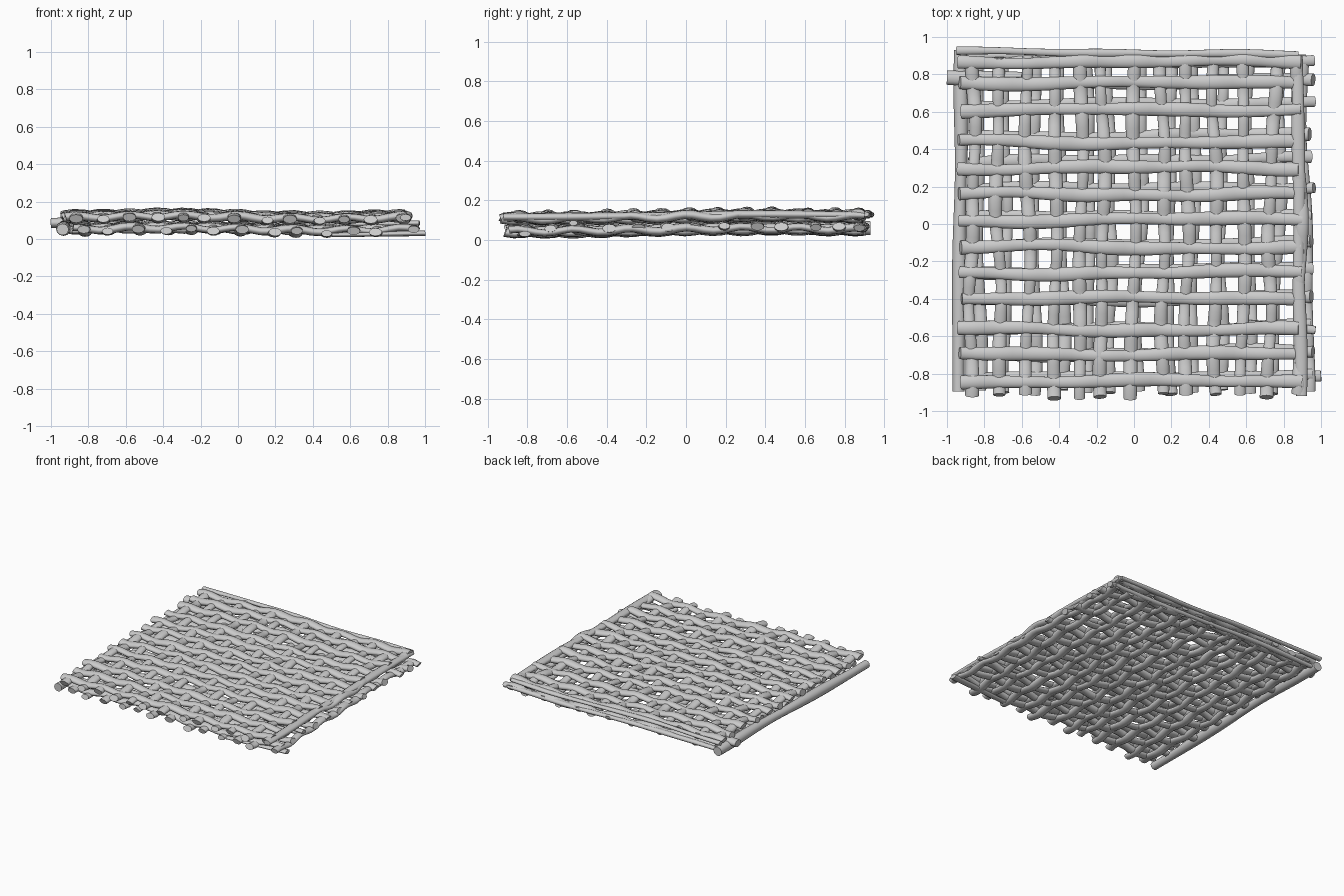
import bpy, math, random

if "Cube" in bpy.data.objects:
    bpy.data.objects.remove(bpy.data.objects["Cube"])
random.seed(7)


def warp(x, y):
    # gentle sag of the whole mat
    return 0.006 * math.sin(4.2 * x + 3.0) + 0.007 * math.sin(2.6 * y + 0.5) - 0.003 * x


def stick(name, axis, pos, pos_end, a, b, z, radius, phase, amp, pitch, flat=0.62, jitter=0.011):
    # one wavy, flattened stick running along x or y
    curve = bpy.data.curves.new(name, 'CURVE')
    curve.dimensions = '3D'
    curve.bevel_depth = radius
    curve.bevel_resolution = 4
    curve.use_fill_caps = True
    n = 40
    sp = curve.splines.new('POLY')
    sp.points.add(n)
    sp.use_smooth = True
    p1, p2, p3 = (random.uniform(0, 6.28) for _ in range(3))
    f1, f2 = random.uniform(2.5, 5), random.uniform(6, 10)
    for i in range(n + 1):
        t = i / n
        u = a + (b - a) * t
        side = pos + (pos_end - pos) * t
        side += jitter * (math.sin(f1 * u + p1) + 0.55 * math.sin(f2 * u + p2))
        x, y = (u, side) if axis == 'x' else (side, u)
        h = z + warp(x, y) + amp * math.cos(math.pi * u / pitch + phase)
        sp.points[i].co = (x, y, h / flat, 1)
        sp.points[i].radius = 1 + 0.12 * math.sin(f2 * 0.8 * u + p3)
    ob = bpy.data.objects.new(name, curve)
    ob.scale = (1, 1, flat)
    bpy.context.collection.objects.link(ob)
    return ob


def r(s):
    return random.uniform(-s, s)


# upper mat: crosswise sticks
rows = [0.87, 0.76, 0.61, 0.44, 0.30, 0.16, 0.02, -0.12, -0.26, -0.40, -0.56, -0.69, -0.84]
for i, y in enumerate(rows):
    stick(f"upper_cross_stick_{i}", 'x', y, y + r(.01), -0.93 + r(.01), 0.89 + r(.01),
          0.123, 0.034, math.pi * i, 0.009, 0.145, jitter=0.008)

# upper mat: lengthwise sticks
cols_front = [-0.87, -0.72, -0.57, -0.42, -0.28, -0.17, -0.02, 0.16, 0.28, 0.44, 0.58, 0.71, 0.89]
cols_back = [-0.86, -0.73, -0.57, -0.43, -0.29, -0.17, 0.01, 0.15, 0.28, 0.43, 0.58, 0.75, 0.87]
for i, (x0, x1) in enumerate(zip(cols_front, cols_back)):
    stick(f"upper_long_stick_{i}", 'y', x0, x1, -0.92 + r(.015), 0.89 + r(.01),
          0.115, 0.033, math.pi * i, 0.010, 0.142)

# lower mat: crosswise sticks, ends sticking out on the right
low_rows = [0.88, 0.77, 0.65, 0.48, 0.35, 0.20, 0.05, -0.10, -0.24, -0.39, -0.55, -0.68, -0.81]
for i, y in enumerate(low_rows):
    stick(f"lower_cross_stick_{i}", 'x', y - .02, y, -0.89 + r(.02), 0.95 + r(.015),
          0.060, 0.032, math.pi * i, 0.010, 0.145, jitter=0.008)

# lower mat: lengthwise sticks
for i, (x0, x1) in enumerate(zip(cols_front, cols_back)):
    stick(f"lower_long_stick_{i}", 'y', x0 + .035, x1 + .035, -0.90 + r(.015), 0.90 + r(.01),
          0.051, 0.032, math.pi * i, 0.010, 0.142)

# edge rods
stick("left_edge_rod", 'y', -0.935, -0.925, -0.895, 0.93, 0.06, 0.036, 0, 0, 1, 0.95, 0.003)
stick("right_edge_rod", 'y', 0.895, 0.87, -0.92, 0.90, 0.122, 0.032, 0, 0, 1, 0.6, 0.004)
stick("back_edge_rod_upper", 'x', 0.925, 0.905, -0.95, 0.88, 0.128, 0.02, 0, 0, 1, 0.7, 0.003)
stick("back_edge_rod_lower", 'x', 0.905, 0.89, -0.93, 0.92, 0.06, 0.02, 0, 0, 1, 0.8, 0.003)

# stray ends at the corners
stick("stray_left_end", 'x', 0.785, 0.77, -1.0, -0.6, 0.085, 0.038, 0, 0, 1, 0.7, 0.003)
stick("stray_right_end", 'x', -0.84, -0.81, 0.5, 1.0, 0.036, 0.026, 0, 0, 1, 0.5, 0.003)
stick("stray_mid_end", 'x', -0.53, -0.57, 0.6, 0.97, 0.09, 0.02, 0, 0, 1, 0.6, 0.003)
